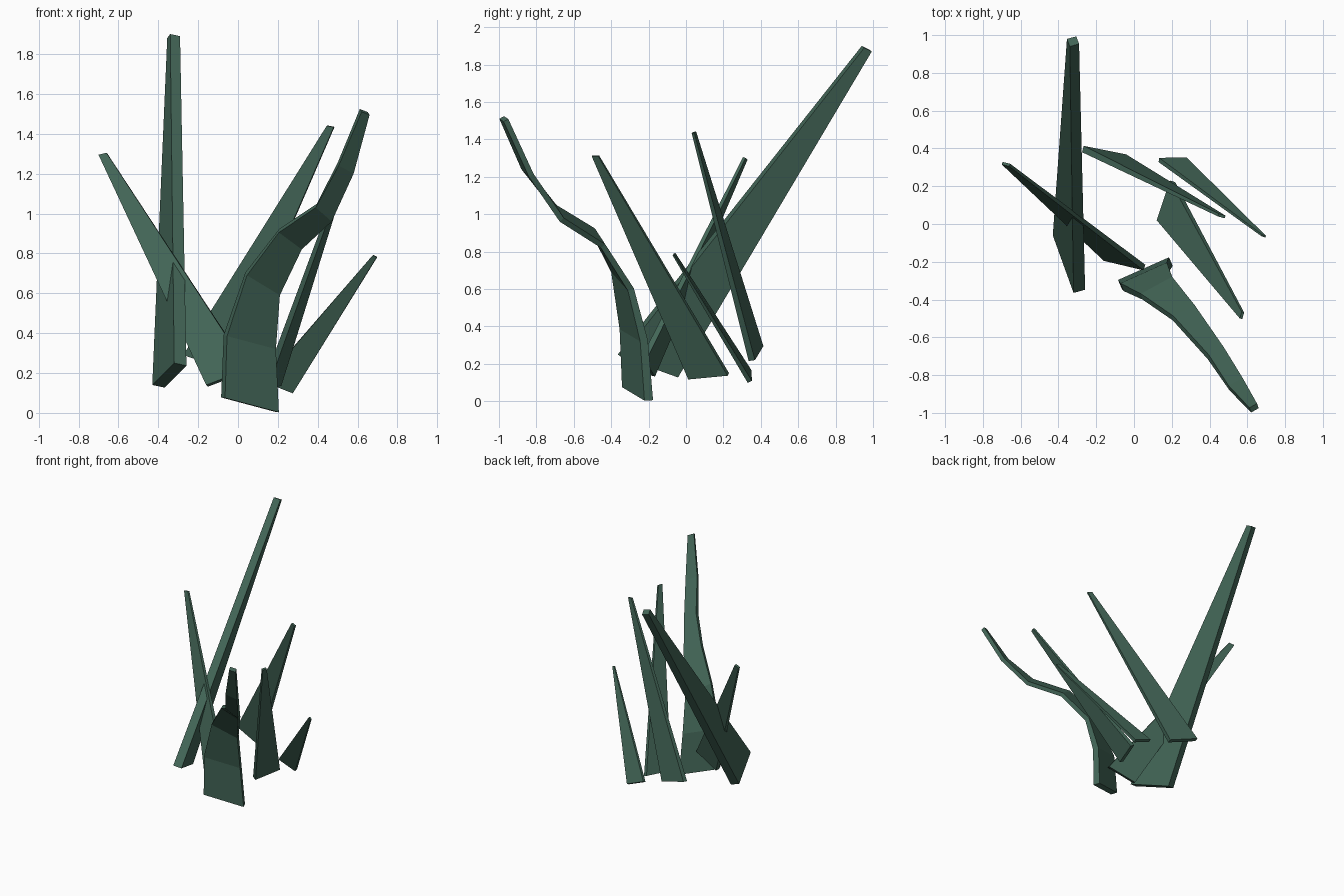
import bpy, bmesh
from mathutils import Vector

if "Cube" in bpy.data.objects:
    bpy.data.objects.remove(bpy.data.objects["Cube"])

green = bpy.data.materials.new("dark_leaf_green")
green.diffuse_color = (0.056, 0.133, 0.096, 1)
green.use_nodes = True
green.node_tree.nodes["Principled BSDF"].inputs["Base Color"].default_value = green.diffuse_color


def blade(name, stations):
    """Loft a flat-sided blade; each station is (left edge, right edge, thickness)."""
    lefts = [Vector(s[0]) for s in stations]
    rights = [Vector(s[1]) for s in stations]
    mids = [(a + b) / 2 for a, b in zip(lefts, rights)]
    last = len(stations) - 1
    bm = bmesh.new()
    rings = []
    for i, (a, b) in enumerate(zip(lefts, rights)):
        along = mids[min(i + 1, last)] - mids[max(i - 1, 0)]
        off = along.cross(b - a).normalized() * stations[i][2]
        rings.append([bm.verts.new(p) for p in (a, b, b + off, a + off)])
    for r, s in zip(rings, rings[1:]):
        for k in range(4):
            j = (k + 1) % 4
            bm.faces.new((r[k], r[j], s[j], s[k]))
    bm.faces.new(rings[0][::-1])
    bm.faces.new(rings[-1])
    bmesh.ops.recalc_face_normals(bm, faces=bm.faces)
    mesh = bpy.data.meshes.new(name)
    bm.to_mesh(mesh)
    bm.free()
    mesh.materials.append(green)
    bpy.context.collection.objects.link(bpy.data.objects.new(name, mesh))


# Tall blade leaning back
blade("tall_back_blade", [
    ((-.43, -.06, .14), (-.32, -.365, .25), .065),
    ((-.355, .98, 1.88), (-.34, .94, 1.9), .052)])

# Blade leaning to the left
blade("left_blade", [
    ((-.16, -.195, .14), (.05, -.245, .22), .032),
    ((-.70, .315, 1.295), (-.66, .305, 1.305), .015)])

# Rear blade leaning to the right
blade("rear_right_blade", [
    ((-.275, .38, .29), (-.05, .335, .215), .035),
    ((.445, .04, 1.44), (.48, .03, 1.433), .015)])

# Blade leaning to the front right
blade("front_right_blade", [
    ((.19, .23, .15), (.12, .02, .13), .032),
    ((.57, -.465, 1.315), (.56, -.50, 1.315), .015)])

# Short blade on the right
blade("short_right_blade", [
    ((.13, .328, .155), (.275, .33, .098), .025),
    ((.675, -.065, .79), (.695, -.072, .78), .01)])

# Broad bent leaf at the front
blade("bent_front_leaf", [
    ((-.065, -.342, .075), (.205, -.222, .003), .05),
    ((-.055, -.355, .385), (.19, -.245, .32), .045),
    ((.045, -.4, .69), (.21, -.31, .59), .035),
    ((.205, -.51, .905), (.32, -.455, .82), .03),
    ((.39, -.715, 1.03), (.47, -.675, .96), .03),
    ((.505, -.88, 1.24), (.58, -.84, 1.2), .03),
    ((.62, -.998, 1.51), (.66, -.975, 1.495), .03)])
